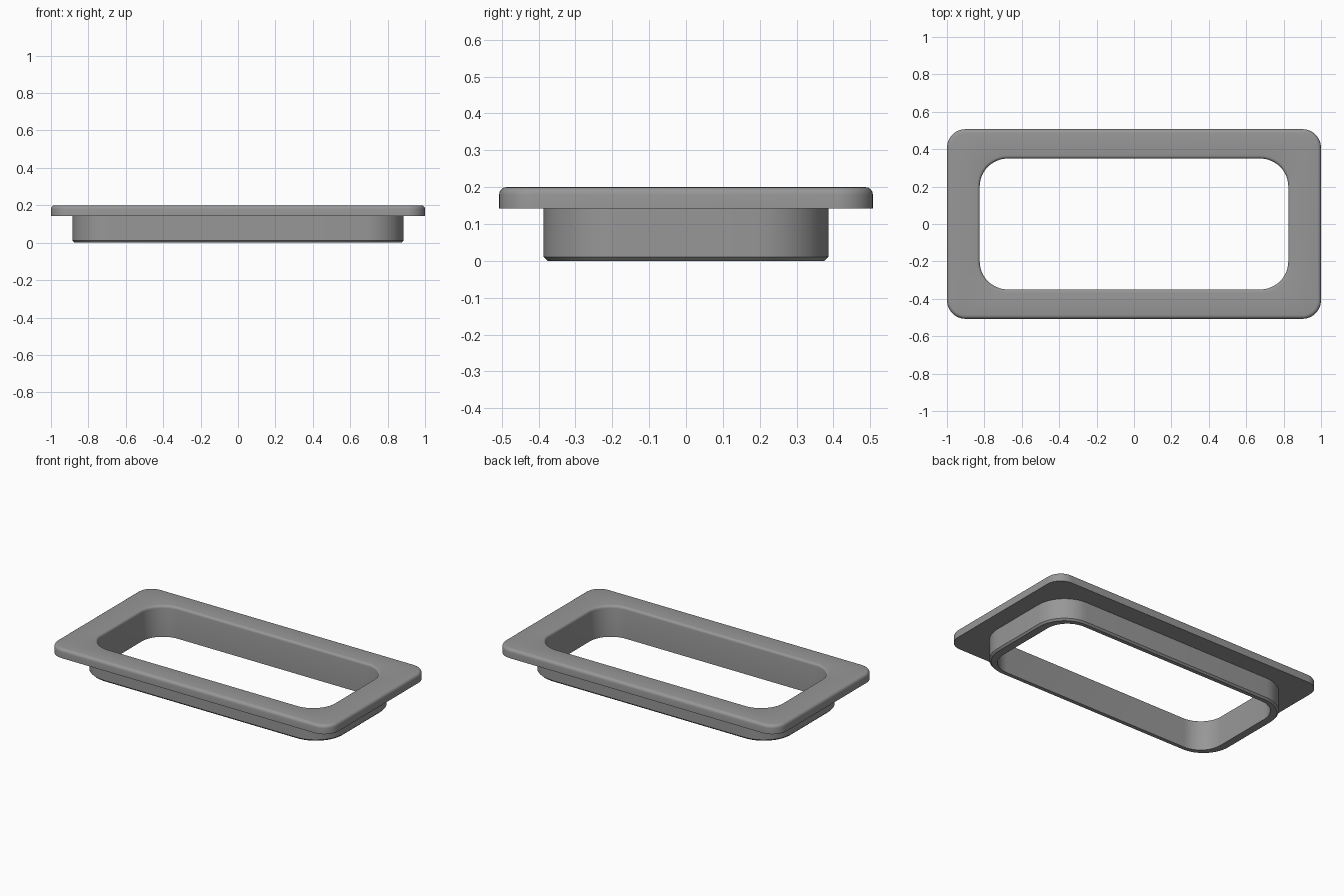
import bpy, bmesh, math

if "Cube" in bpy.data.objects:
    bpy.data.objects.remove(bpy.data.objects["Cube"])

SEG = 12  # segments per rounded corner

grey = bpy.data.materials.new("grey")
grey.diffuse_color = (0.31, 0.31, 0.31, 1)
grey.use_nodes = True
grey.node_tree.nodes["Principled BSDF"].inputs["Base Color"].default_value = grey.diffuse_color


def ring(bm, hx, hy, r, z):
    """Rounded rectangle loop of vertices."""
    verts = []
    for k, (sx, sy) in enumerate([(1, 1), (-1, 1), (-1, -1), (1, -1)]):
        for i in range(SEG + 1):
            a = math.pi / 2 * (k + i / SEG)
            verts.append(bm.verts.new((sx * (hx - r) + r * math.cos(a),
                                       sy * (hy - r) + r * math.sin(a), z)))
    return verts


def inset(base, d, z):
    hx, hy, r = base
    return (hx - d, hy - d, r - d, z)


FLANGE = (1.0, 0.507, 0.10)    # half length, half width, corner radius
COLLAR = (0.885, 0.386, 0.20)
HOLE = (0.825, 0.350, 0.15)
TOP, UNDER, F, C = 0.20, 0.142, 0.02, 0.011

# Cross-section walked from the collar foot, outwards, over the top, into the hole
profile = [inset(COLLAR, C, 0), inset(COLLAR, 0, C), inset(COLLAR, 0, UNDER),
           inset(FLANGE, 0, UNDER)]
steps = [math.pi / 2 * i / 4 for i in range(5)]
# rounded outer top edge
profile += [inset(FLANGE, F * (1 - math.cos(a)), TOP - F + F * math.sin(a)) for a in steps]
# rounded lip of the opening
L = 0.016
profile += [inset(HOLE, -L * (1 - math.cos(a)), TOP - L + L * math.sin(a))
            for a in reversed(steps)]
profile.append(inset(HOLE, 0, 0))

bm = bmesh.new()
loops = [ring(bm, *p) for p in profile]
n = len(loops[0])
for a, b in zip(loops, loops[1:] + loops[:1]):
    for i in range(n):
        j = (i + 1) % n
        bm.faces.new((a[i], a[j], b[j], b[i]))
bmesh.ops.recalc_face_normals(bm, faces=bm.faces)
mesh = bpy.data.meshes.new("flanged_frame")
bm.to_mesh(mesh)
bm.free()
mesh.materials.append(grey)

frame = bpy.data.objects.new("flanged_frame", mesh)
bpy.context.collection.objects.link(frame)
bpy.context.view_layer.objects.active = frame
frame.select_set(True)
bpy.ops.object.shade_smooth_by_angle(angle=math.radians(30))
